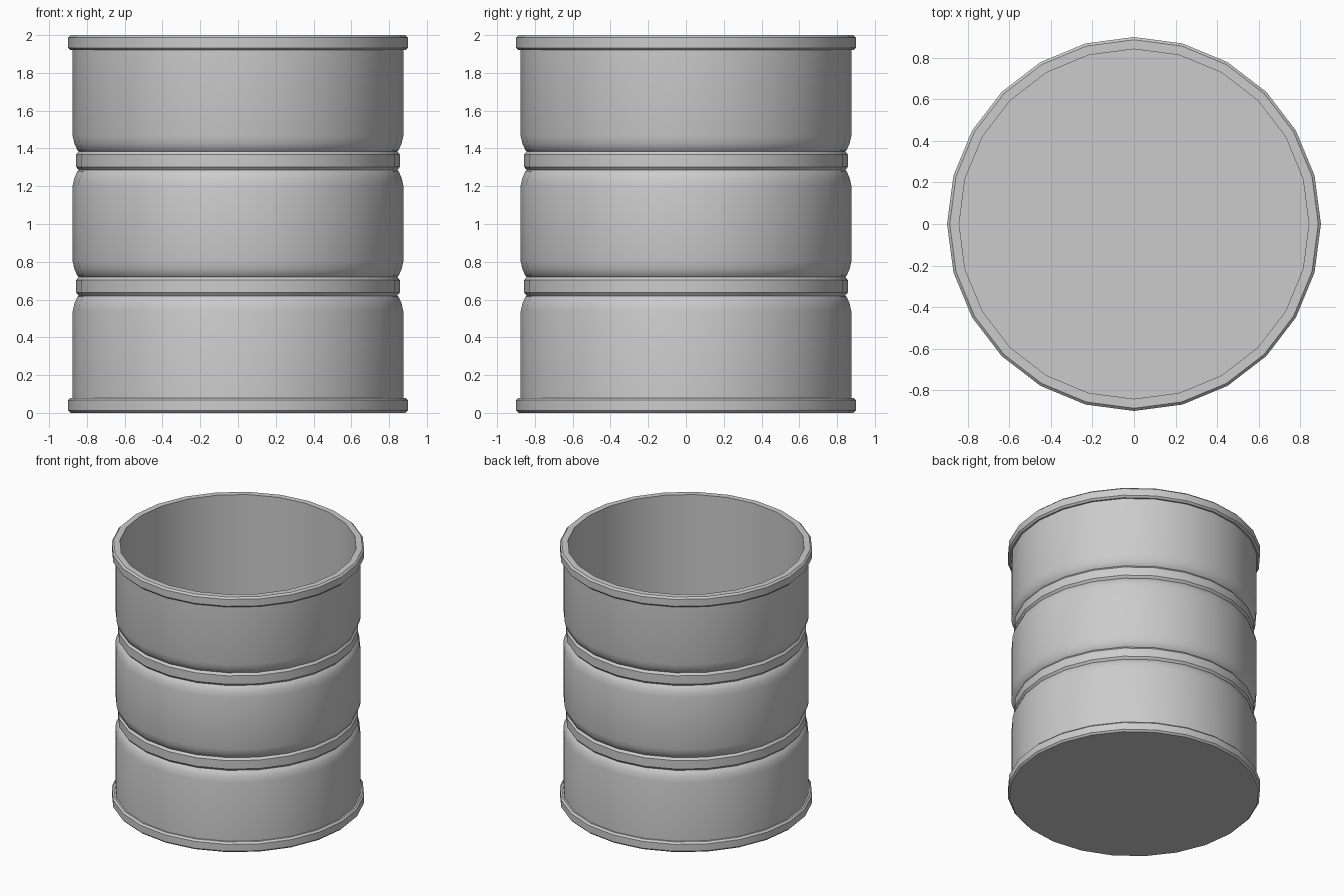
import bpy, bmesh, math

if "Cube" in bpy.data.objects:
    bpy.data.objects.remove(bpy.data.objects["Cube"])

SIDES = 24


def lathe(name, profile):
    """Revolve an (r, z) profile about z; r = 0 ends are closed with a flat n-gon."""
    bm = bmesh.new()
    rings = []
    for r, z in profile:
        rings.append([bm.verts.new((r * math.cos(a), r * math.sin(a), z))
                      for a in (2 * math.pi * i / SIDES for i in range(SIDES))])
    for lo, hi in zip(rings, rings[1:]):
        for i in range(SIDES):
            j = (i + 1) % SIDES
            bm.faces.new((lo[i], lo[j], hi[j], hi[i]))
    bm.faces.new(rings[0])
    bm.faces.new(rings[-1])
    bmesh.ops.recalc_face_normals(bm, faces=bm.faces)
    mesh = bpy.data.meshes.new(name)
    bm.to_mesh(mesh)
    bm.free()
    obj = bpy.data.objects.new(name, mesh)
    bpy.context.collection.objects.link(obj)
    bpy.ops.object.select_all(action='DESELECT')
    obj.select_set(True)
    bpy.context.view_layer.objects.active = obj
    bpy.ops.object.shade_smooth_by_angle(angle=math.radians(30))
    return obj


# Half of a rolling groove: wall curving in to the neck, then the small bead
half_groove = [(0.875, -0.13), (0.866, -0.09), (0.85, -0.055),
               (0.843, -0.05), (0.857, -0.033)]


def groove(z):
    return ([(r, z + d) for r, d in half_groove]
            + [(r, z - d) for r, d in reversed(half_groove)])


# Outer shell with bottom hoop, two grooves and top hoop, then the inside wall and floor
profile = [(0.887, 0.0), (0.9, 0.013), (0.9, 0.067), (0.887, 0.08), (0.875, 0.08)]
profile += groove(0.67) + groove(1.335)
profile += [(0.875, 1.92), (0.887, 1.92), (0.9, 1.933), (0.9, 1.987), (0.887, 2.0),
            (0.842, 2.0), (0.842, 0.04)]
lathe("barrel", profile)
